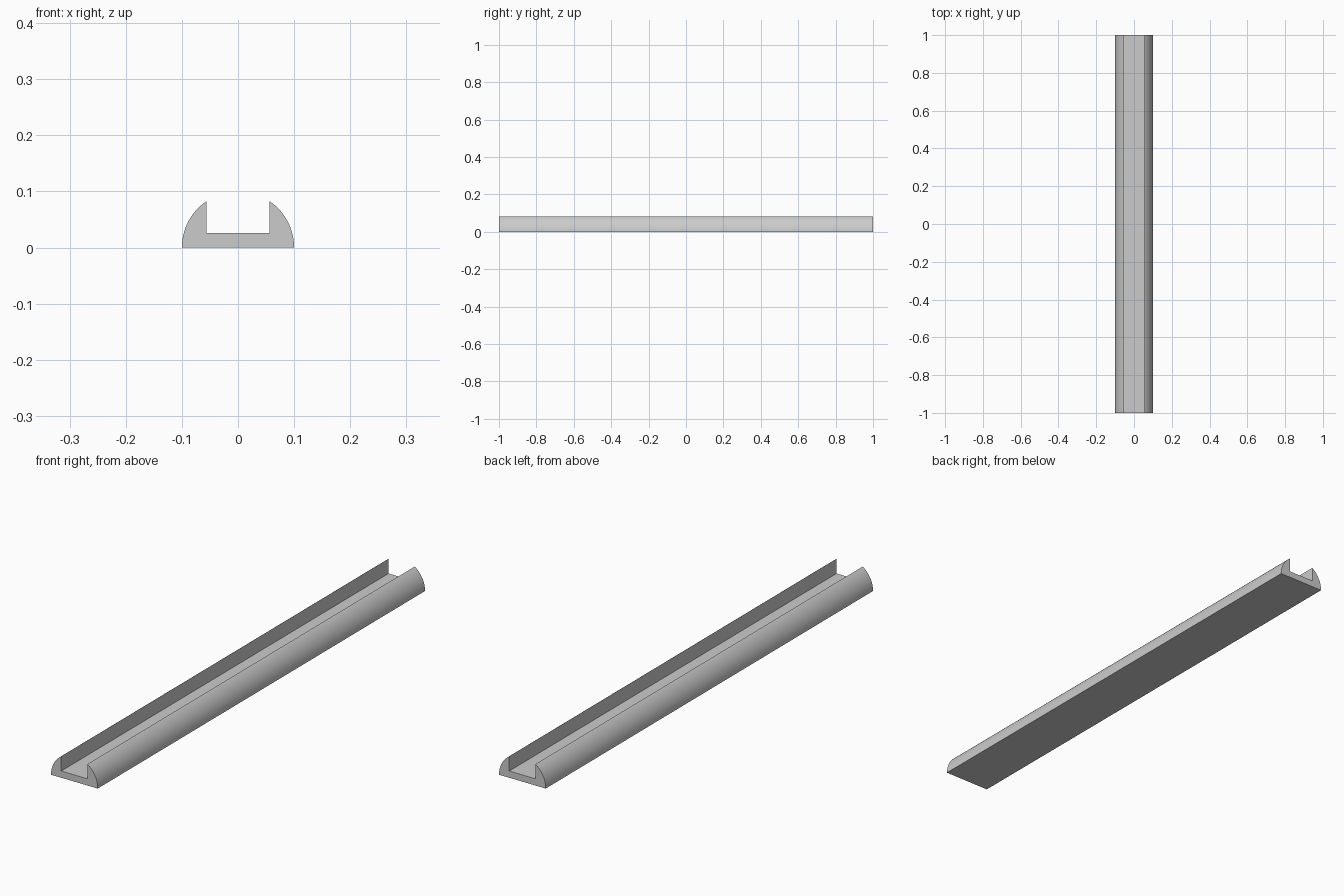
import bpy
import bmesh
from math import acos, cos, sin, radians

RADIUS = 0.1        # half-round outer radius
SLOT = 0.056        # half width of the channel
FLOOR = 0.026       # height of the channel floor
LENGTH = 2.0
STEPS = 24          # segments per curved side

cube = bpy.data.objects.get("Cube")
if cube:
    bpy.data.objects.remove(cube, do_unlink=True)

# Plain grey material
grey = bpy.data.materials.new("plain grey")
grey.use_nodes = True
colour = (0.6, 0.6, 0.6, 1)
grey.diffuse_color = colour
grey.node_tree.nodes["Principled BSDF"].inputs["Base Color"].default_value = colour

# Half profile: curved flank up to the lip, then down to the channel floor
lip = acos(SLOT / RADIUS)
half = [(RADIUS * cos(lip * i / STEPS), RADIUS * sin(lip * i / STEPS))
        for i in range(STEPS + 1)]
half.append((SLOT, FLOOR))
profile = half + [(-x, z) for x, z in reversed(half)]

# Extrude the mirrored profile along the length
bm = bmesh.new()
end = bm.faces.new([bm.verts.new((x, -LENGTH / 2, z)) for x, z in profile])
result = bmesh.ops.extrude_face_region(bm, geom=[end], use_keep_orig=True)
moved = [v for v in result["geom"] if isinstance(v, bmesh.types.BMVert)]
bmesh.ops.translate(bm, verts=moved, vec=(0, LENGTH, 0))
bmesh.ops.recalc_face_normals(bm, faces=bm.faces)

mesh = bpy.data.meshes.new("channel_rail")
bm.to_mesh(mesh)
bm.free()
mesh.materials.append(grey)
rail = bpy.data.objects.new("channel_rail", mesh)
bpy.context.collection.objects.link(rail)

# Smooth flanks with sharp lips and ends
bpy.ops.object.select_all(action="DESELECT")
rail.select_set(True)
bpy.context.view_layer.objects.active = rail
bpy.ops.object.shade_smooth_by_angle(angle=radians(30))
